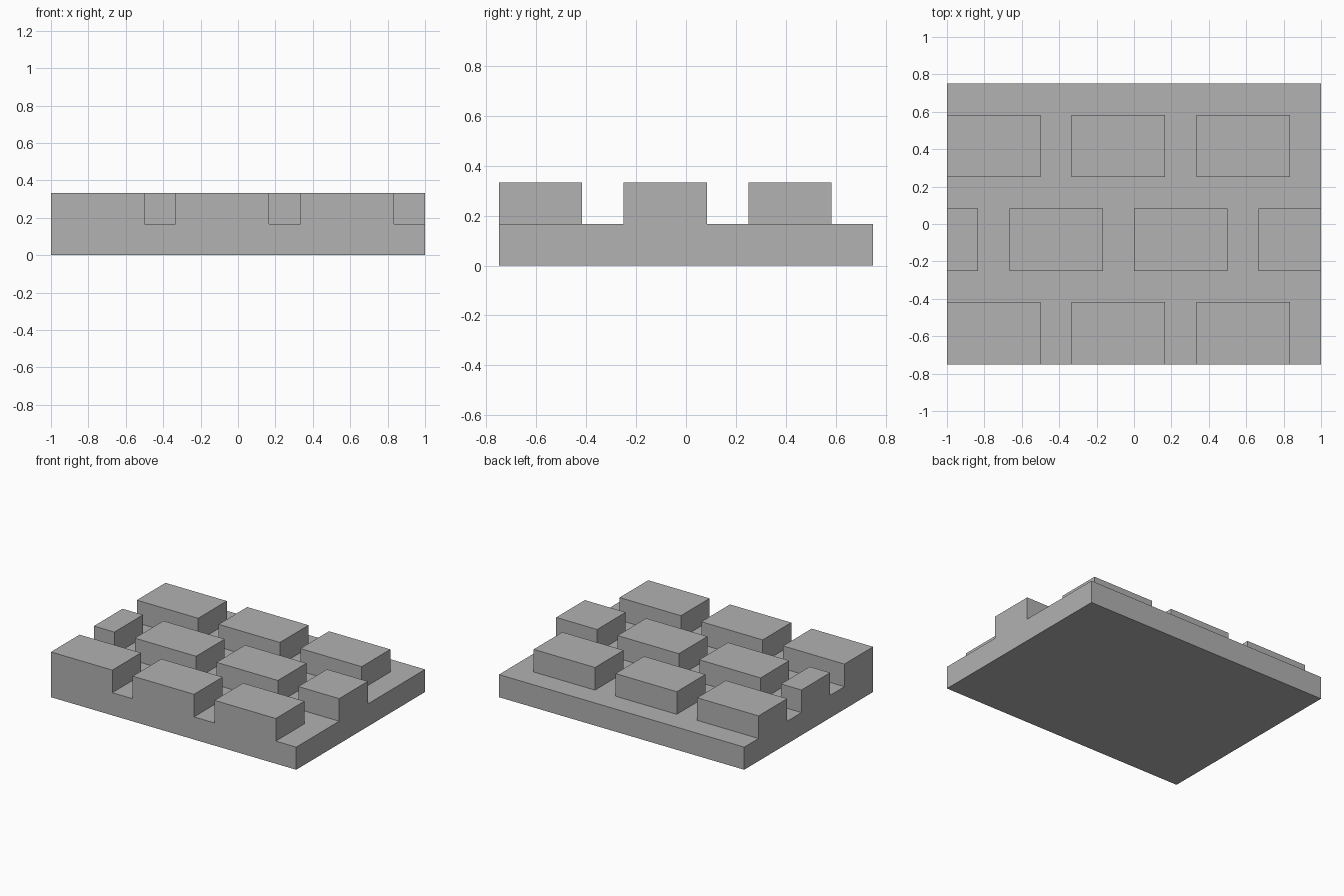
import bpy
import bmesh
from mathutils import Vector

default_cube = bpy.data.objects.get("Cube")
if default_cube:
    bpy.data.objects.remove(default_cube, do_unlink=True)

UNIT = 1 / 6             # one mortar gap; also the slab and brick height
COLUMNS, ROWS = 12, 9    # slab size in units
BRICK_LENGTH, BRICK_WIDTH, GAP = 3, 2, 1

# Plain grey stone
stone = bpy.data.materials.new("grey_stone")
grey = (0.445, 0.445, 0.445, 1)
stone.use_nodes = True
stone.diffuse_color = grey
stone.node_tree.nodes["Principled BSDF"].inputs["Base Color"].default_value = grey


def extrude_up(bm, faces):
    """Raise a set of faces by one unit and return the raised faces."""
    result = bmesh.ops.extrude_face_region(bm, geom=faces)["geom"]
    verts = [g for g in result if isinstance(g, bmesh.types.BMVert)]
    bmesh.ops.translate(bm, verts=verts, vec=Vector((0, 0, UNIT)))
    return [g for g in result if isinstance(g, bmesh.types.BMFace)]


def is_brick(face):
    """Running bond: every other course is shifted by half a brick."""
    centre = face.calc_center_median()
    column = int(centre.x / UNIT + COLUMNS / 2)
    row = int(centre.y / UNIT + ROWS / 2)
    course, depth = divmod(row, BRICK_WIDTH + GAP)
    along = (column + 2 * (course % 2)) % (BRICK_LENGTH + GAP)
    return depth < BRICK_WIDTH and along < BRICK_LENGTH


# Base slab, from a grid of unit cells
bm = bmesh.new()
bmesh.ops.create_grid(bm, x_segments=COLUMNS, y_segments=ROWS, size=1)
bmesh.ops.scale(bm, verts=bm.verts, vec=Vector((1, ROWS / COLUMNS, 1)))
slab_top = extrude_up(bm, bm.faces[:])

# Raised bricks, cut off flush at the slab edges
extrude_up(bm, [face for face in slab_top if is_brick(face)])
bmesh.ops.recalc_face_normals(bm, faces=bm.faces)

mesh = bpy.data.meshes.new("brick_slab")
bm.to_mesh(mesh)
bm.free()
mesh.materials.append(stone)
slab = bpy.data.objects.new("brick_slab", mesh)
bpy.context.collection.objects.link(slab)
